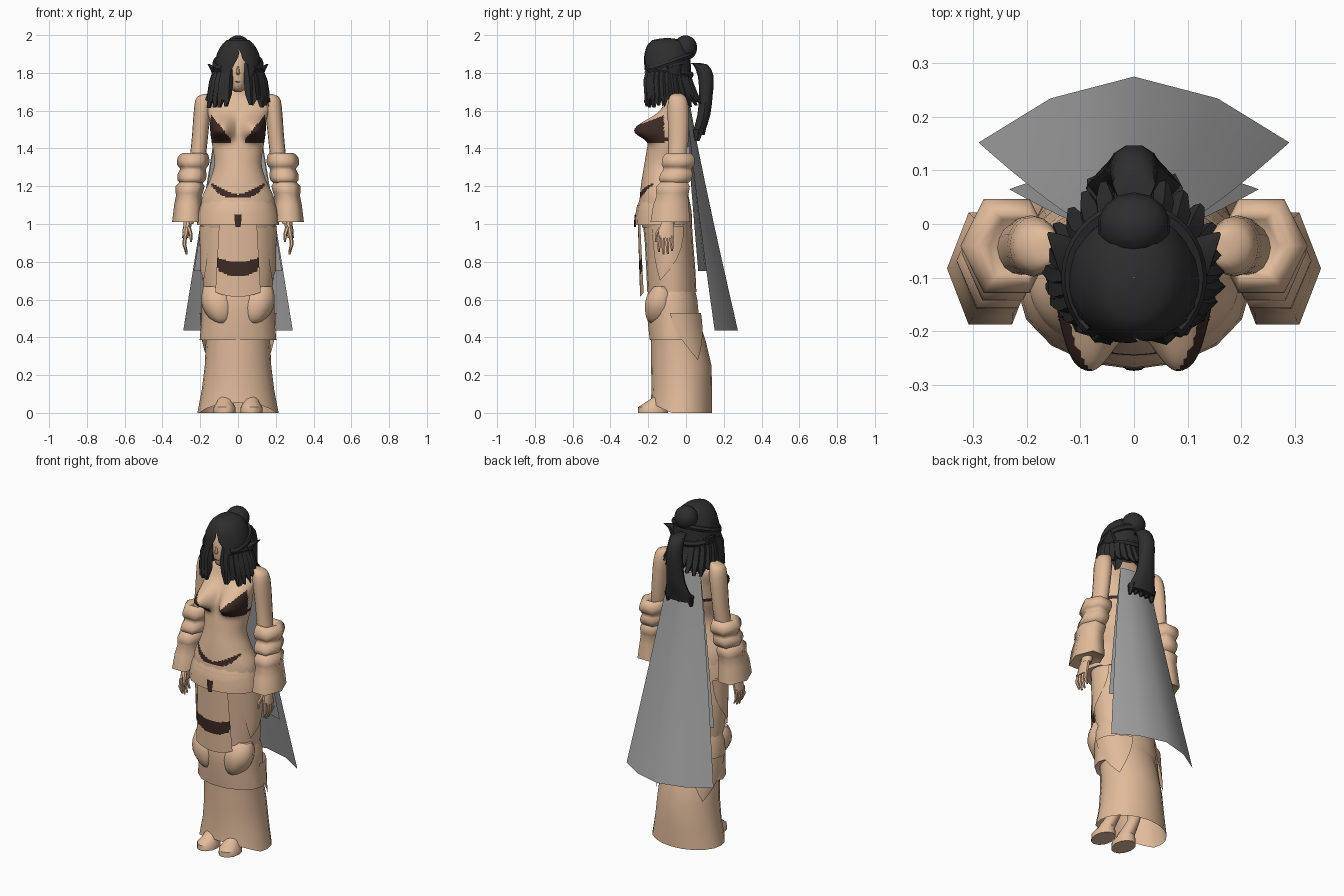
import bpy, bmesh, math, random
from mathutils import Vector
random.seed(4)


def material(name, c):
    m = bpy.data.materials.new(name)
    m.diffuse_color = (*c, 1)
    return m


SKIN = material("tan", (0.75, 0.495, 0.325))
BROWN = material("dark_brown", (0.048, 0.023, 0.018))
HAIR = material("charcoal", (0.027, 0.027, 0.028))
GREY = material("grey", (0.37, 0.37, 0.37))


def spline(rows, k):
    """Catmull-Rom refinement of rows of numbers."""
    if k == 1:
        return rows
    out, n = [], len(rows)
    for i in range(n - 1):
        a, b, c, d = rows[max(i - 1, 0)], rows[i], rows[i + 1], rows[min(i + 2, n - 1)]
        for j in range(k):
            t = j / k
            out.append([0.5 * (2*q + (r-p)*t + (2*p-5*q+4*r-s)*t*t + (3*q-p-3*r+s)*t**3)
                        for p, q, r, s in zip(a, b, c, d)])
    return out + [rows[-1]]


def finish(name, bm, mat, rule=None, angle=45):
    """Turn a bmesh into a smooth object; rule picks the faces of the second colour."""
    bmesh.ops.remove_doubles(bm, verts=bm.verts, dist=0.0003)
    bmesh.ops.recalc_face_normals(bm, faces=bm.faces)
    me = bpy.data.meshes.new(name)
    if rule:
        for f in bm.faces:
            f.material_index = int(rule(f.calc_center_median()))
    bm.to_mesh(me)
    bm.free()
    me.materials.append(mat)
    if rule:
        me.materials.append(BROWN)
    ob = bpy.data.objects.new(name, me)
    bpy.context.collection.objects.link(ob)
    bpy.ops.object.select_all(action='DESELECT')
    ob.select_set(True)
    bpy.context.view_layer.objects.active = ob
    bpy.ops.object.shade_smooth_by_angle(angle=math.radians(angle))
    return ob


def loft(name, rings, mat=SKIN, n=16, k=1, caps=True, rule=None, warp=None, angle=45):
    """Skin elliptical rings given as (x, y, z, rx, ry)."""
    bm, loops = bmesh.new(), []
    for x, y, z, rx, ry in spline(rings, k):
        loop = []
        for i in range(n):
            a = 2 * math.pi * i / n
            p = Vector((x + rx * math.cos(a), y + ry * math.sin(a), z))
            loop.append(bm.verts.new(warp(p) if warp else p))
        loops.append(loop)
    for a, b in zip(loops, loops[1:]):
        for i in range(n):
            bm.faces.new((a[i], a[(i+1) % n], b[(i+1) % n], b[i]))
    if caps:
        bm.faces.new(loops[0])
        bm.faces.new(loops[-1])
    return finish(name, bm, mat, rule, angle)


def sheet(name, f, nu, nv, mat=SKIN, rule=None):
    """Open surface from f(u, v)."""
    bm = bmesh.new()
    g = [[bm.verts.new(f(i / nu, j / nv)) for i in range(nu + 1)] for j in range(nv + 1)]
    for a, b in zip(g, g[1:]):
        for i in range(nu):
            bm.faces.new((a[i], a[i+1], b[i+1], b[i]))
    return finish(name, bm, mat, rule)


def ball(name, c, r, mat=SKIN, seg=20):
    bm = bmesh.new()
    bmesh.ops.create_uvsphere(bm, u_segments=seg, v_segments=seg * 3 // 4, radius=1)
    for v in bm.verts:
        v.co = Vector(c) + Vector(a * b for a, b in zip(v.co, r))
    return finish(name, bm, mat)


# torso with shaped bust, painted top, brief and back strap
def torso_paint(p):
    x = abs(p.x)
    brief = x < 0.14 and p.y < -0.1 and \
        1.137 + .065 * (x / .14) ** 3 < p.z < 1.158 + .06 * (x / .14) ** 1.4
    cup = p.y < -0.115 and 1.43 < p.z < 1.585 - (0.148 - x) * 1.25 and x > .035
    return brief or cup or (1.435 < p.z < 1.462 and p.y > -0.13)


def bust(p):
    if p.y < -.06:
        dx, dz = abs(p.x) - .083, p.z - 1.498
        s = .068 if dz > 0 else .05
        h = math.exp(-(abs(dx) / .06) ** 2.6 - (abs(dz) / s) ** 2.2)
        p.y -= .108 * h * min(1, (-.06 - p.y) / .05)
        p.x += .012 * h * (1 if p.x > 0 else -1)
    return p


loft("torso", [(0, -.07, 1.77, .036, .036), (0, -.06, 1.71, .042, .042), (0, -.055, 1.675, .10, .05),
               (0, -.06, 1.62, .165, .065), (0, -.08, 1.54, .147, .085), (0, -.1, 1.43, .138, .1),
               (0, -.12, 1.32, .125, .1), (0, -.12, 1.23, .15, .115), (0, -.115, 1.14, .19, .13),
               (0, -.11, 1.06, .195, .14), (0, -.1, .98, .19, .13)], n=110, k=12, rule=torso_paint, warp=bust)

# head and face
loft("head", [(0, -.125, 1.70, .018, .03), (0, -.125, 1.72, .04, .07), (0, -.115, 1.78, .06, .09),
              (0, -.11, 1.85, .07, .095), (0, -.1, 1.92, .06, .08), (0, -.1, 1.955, .02, .02)], n=20, k=2)
loft("nose", [(0, -.2, 1.84, .005, .004), (0, -.208, 1.80, .01, .013), (0, -.2, 1.79, .007, .006)], n=8)
ball("lips", (0, -.199, 1.753), (.015, .005, .004), BROWN, 8)

# hair shell, open in front of the face with an off-centre parting
HAIR_ROWS = spline([(1.985, .001, .001, -.1, 0), (1.973, .06, .08, -.1, 0), (1.93, .098, .112, -.1, 0),
                    (1.88, .118, .122, -.1, .1), (1.83, .126, .124, -.1, .36), (1.77, .134, .126, -.1, .43),
                    (1.70, .15, .128, -.1, .42), (1.64, .158, .13, -.1, .42)], 2)


def hair_point(u, v):
    z, rx, ry, cy, gap = HAIR_ROWS[round(v * (len(HAIR_ROWS) - 1))]
    gap = max(gap, 0)
    if z < 1.9:
        z += random.uniform(-.01, .01)
    w = 1 + (0.06 if round(u * 40) % 2 else -0.03) * max(0, v - .3)
    a = gap + u * (2 * math.pi - 2 * gap) + (.1 if gap else 0)
    if v == 1:
        z += random.uniform(-.03, .03)
    return rx * w * math.sin(a), cy - ry * w * math.cos(a), z


sheet("hair", hair_point, 40, len(HAIR_ROWS) - 1, HAIR)

# ragged locks around the lower hair
for i in range(24):
    a = 0.42 + i * (2 * math.pi - .84) / 23
    r, tip = random.uniform(.98, 1.06), random.uniform(1.615, 1.66)
    sx, sy = math.sin(a), -math.cos(a)
    back = .045 if sy > 0 else 0
    loft("hair_lock", [(.11 * sx, -.1 + .1 * sy, 1.85, .012, .012),
                       (.13 * sx, -.1 + .115 * sy, 1.76, .027, .022),
                       (.142 * sx, -.095 + (.115 + back / 2) * sy, 1.69, .026, .022),
                       (.156 * r * sx, -.09 + (.125 + back) * r * sy, tip, .011, .008)], HAIR, 5)

# side tufts, twisted band, bun and ponytail
for s in (-1, 1):
    loft("side_tuft", [(s * .11, -.07, 1.79, .025, .05), (s * .125, -.06, 1.825, .025, .04),
                       (s * .158, -.02, 1.848, .004, .006)], HAIR, 6)
for tilt, z0 in ((.35, 1.85), (-.15, 1.81)):
    bm = bmesh.new()
    N, M = 28, 6
    g = []
    for i in range(N + 1):
        a = 0.75 + i / N * (2 * math.pi - 1.5)
        row = []
        for j in range(M):
            b = 2 * math.pi * j / M
            r = .122 + .014 * math.cos(b)
            y = -r * 1.04 * math.cos(a)
            row.append(bm.verts.new((r * math.sin(a), y - .1, z0 + tilt * y + .018 * math.sin(b))))
        g.append(row)
    for p, q in zip(g, g[1:]):
        for j in range(M):
            bm.faces.new((p[j], p[(j+1) % M], q[(j+1) % M], q[j]))
    finish("hair_band", bm, HAIR)
ball("hair_bun", (0, -.003, 1.933), (.068, .062, .066), HAIR, 14)
loft("ponytail", [(0, .03, 1.85, .02, .02), (0, .075, 1.845, .04, .04), (0, .105, 1.78, .045, .044),
                  (0, .105, 1.68, .05, .038), (0, .095, 1.58, .06, .036), (0, .075, 1.51, .085, .034),
                  (0, .066, 1.47, .09, .034)], HAIR, 10, 2)
for i in range(5):
    x = -.07 + .035 * i
    loft("ponytail_tip", [(x, .066, 1.50, .022, .03),
                          (x * 1.1, .06, random.uniform(1.43, 1.46), .008, .012)], HAIR, 5)


def wrap(name, s, a0, a1, tip, z0, z1, r0, r1, power):
    """Flap hugging the skirt between two angles, narrowing to a tip angle."""
    def f(u, v):
        a = (a0 + (a1 - a0) * u) * (1 - v ** power) + tip * v ** power
        a, rx, ry = math.radians(a), r0[0] + (r1[0] - r0[0]) * v, r0[1] + (r1[1] - r0[1]) * v
        return s * rx * math.cos(a), r0[2] + (r1[2] - r0[2]) * v + ry * math.sin(a), z0 + (z1 - z0) * v
    sheet(name, f, 6, 5)


for s in (-1, 1):
    # arms
    loft("arm", [(s * .15, -.045, 1.69, .015, .02), (s * .175, -.045, 1.675, .04, .042),
                 (s * .186, -.042, 1.62, .046, .056), (s * .198, -.04, 1.5, .043, .055),
                 (s * .212, -.045, 1.36, .042, .05), (s * .24, -.07, 1.18, .04, .042),
                 (s * .262, -.095, 1.0, .026, .034)], n=16, k=2)
    # stacked sleeve puffs
    loft("upper_cuff", [(s * .215, -.04, 1.352, .038, .045), (s * .228, -.04, 1.376, .062, .07),
                        (s * .236, -.04, 1.352, .083, .096), (s * .238, -.042, 1.315, .085, .10),
                        (s * .238, -.045, 1.292, .068, .085), (s * .243, -.05, 1.265, .076, .098),
                        (s * .246, -.058, 1.232, .074, .098), (s * .248, -.06, 1.21, .05, .07)],
         n=6, k=2, angle=75)
    loft("lower_cuff", [(s * .248, -.062, 1.235, .05, .07), (s * .254, -.068, 1.20, .077, .102),
                        (s * .258, -.072, 1.165, .072, .10), (s * .26, -.072, 1.15, .068, .096),
                        (s * .264, -.08, 1.10, .074, .108), (s * .268, -.083, 1.01, .081, .121),
                        (s * .265, -.085, 1.03, .04, .06)], n=6, k=1, angle=75)
    # hand with four fingers and a thumb
    loft("palm", [(s * .263, -.095, 1.02, .022, .03), (s * .272, -.105, .97, .021, .042),
                  (s * .28, -.108, .925, .016, .043)], n=10)
    for i in range(4):
        y = -.142 + i * .023
        drop = (.015, 0, .003, .02)[i]
        loft("finger", [(s * .28, y, .94, .011, .0115), (s * .284, y - .003, .89, .010, .0105),
                        (s * .272, y, .838 + drop, .005, .006)], n=6)
    loft("thumb", [(s * .262, -.13, .985, .012, .015), (s * .25, -.155, .945, .010, .012),
                   (s * .248, -.16, .905, .005, .006)], n=6)
    # legs and feet
    loft("leg", [(s * .072, -.175, 0, .058, .08), (s * .072, -.175, .03, .058, .078),
                 (s * .070, -.16, .052, .045, .06), (s * .065, -.08, .12, .032, .04),
                 (s * .07, -.05, .35, .05, .055), (s * .08, -.08, .6, .065, .07)], n=12)
    # knee puffs, pointed rear flaps and hip panels
    loft("knee_puff", [(s * .12, -.13, .67, .062, .04), (s * .104, -.135, .62, .090, .075),
                       (s * .099, -.14, .56, .090, .082), (s * .09, -.14, .50, .062, .072),
                       (s * .085, -.14, .475, .03, .05)], n=10, k=2)
    wrap("rear_flap", s, -12, 68, 34, .53, .28, (.203, .145, -.055), (.186, .165, -.03), 1.6)
    wrap("hip_panel", s, -42, 35, -25, .99, .70, (.205, .135, -.09), (.200, .137, -.08), 2.2)

# layered hip belt
loft("belt_upper", [(0, -.115, 1.13, .188, .13), (0, -.118, 1.09, .202, .143), (0, -.12, 1.06, .208, .146)],
     n=16, caps=False)
loft("belt_lower", [(0, -.118, 1.10, .198, .14), (0, -.12, 1.05, .213, .148), (0, -.12, .995, .218, .151),
                    (0, -.11, 1.0, .185, .125)], n=16, caps=False)
loft("buckle", [(0, -.269, .985, .013, .005), (0, -.269, 1.02, .018, .005), (0, -.266, 1.05, .02, .005)], BROWN, 8)

# skirt: thigh, wrapped knee tier and flared hem
loft("skirt_upper", [(0, -.1, 1.02, .19, .13), (0, -.09, .9, .198, .128), (0, -.08, .75, .192, .13),
                     (0, -.075, .64, .18, .13)], n=20, caps=False)
loft("skirt_middle", [(0, -.075, .66, .176, .124), (0, -.075, .60, .193, .138), (0, -.07, .53, .192, .14),
                      (0, -.065, .45, .197, .138), (0, -.06, .385, .203, .135), (0, -.06, .40, .165, .12)],
     n=14, caps=False)


def lift_front(p):
    if p.z < 0.05:
        p.z += max(0, -0.08 - p.y) * 0.5
    return p


loft("skirt_lower", [(0, -.06, .5, .168, .125), (0, -.04, .38, .17, .145), (0, -.025, .25, .176, .16),
                     (0, -.022, .12, .192, .16), (0, -.025, 0, .215, .163)], n=20, caps=False, warp=lift_front)


# hanging front panel with a painted stripe
def panel(u, v):
    x = (u - .5) * (.2 + .04 * v)
    return x, -.255 + 1.3 * x * x + .012 * v, 1.0 - v * (.385 - 1.6 * x * x)


sheet("front_panel", panel, 24, 60,
      rule=lambda p: abs(p.x) < .108 and .725 + 2 * max(0, abs(p.x) - .04) * .2 < p.z < .80 + 1.8 * p.x ** 2)


# long cape and shorter inner layer
def cape(top_w, low_w, top_y, edge_y, mid_y, top_z, low_z):
    def f(u, v):
        t = 2 * u - 1
        bow = 1 - abs(t) ** 1.6
        x = t * (top_w + (low_w - top_w) * v) * (1.1 - .1 * t * t)
        y = top_y + (edge_y - top_y) * v ** 1.15 + (mid_y - edge_y) * bow * (.15 + .85 * v)
        return x, y, top_z + (low_z - top_z) * v
    return f


sheet("cape", cape(.10, .29, .005, .152, .275, 1.62, .435), 4, 6, GREY)
sheet("cape_lining", cape(.10, .233, 0, .065, .12, 1.60, .75), 4, 4, GREY)
